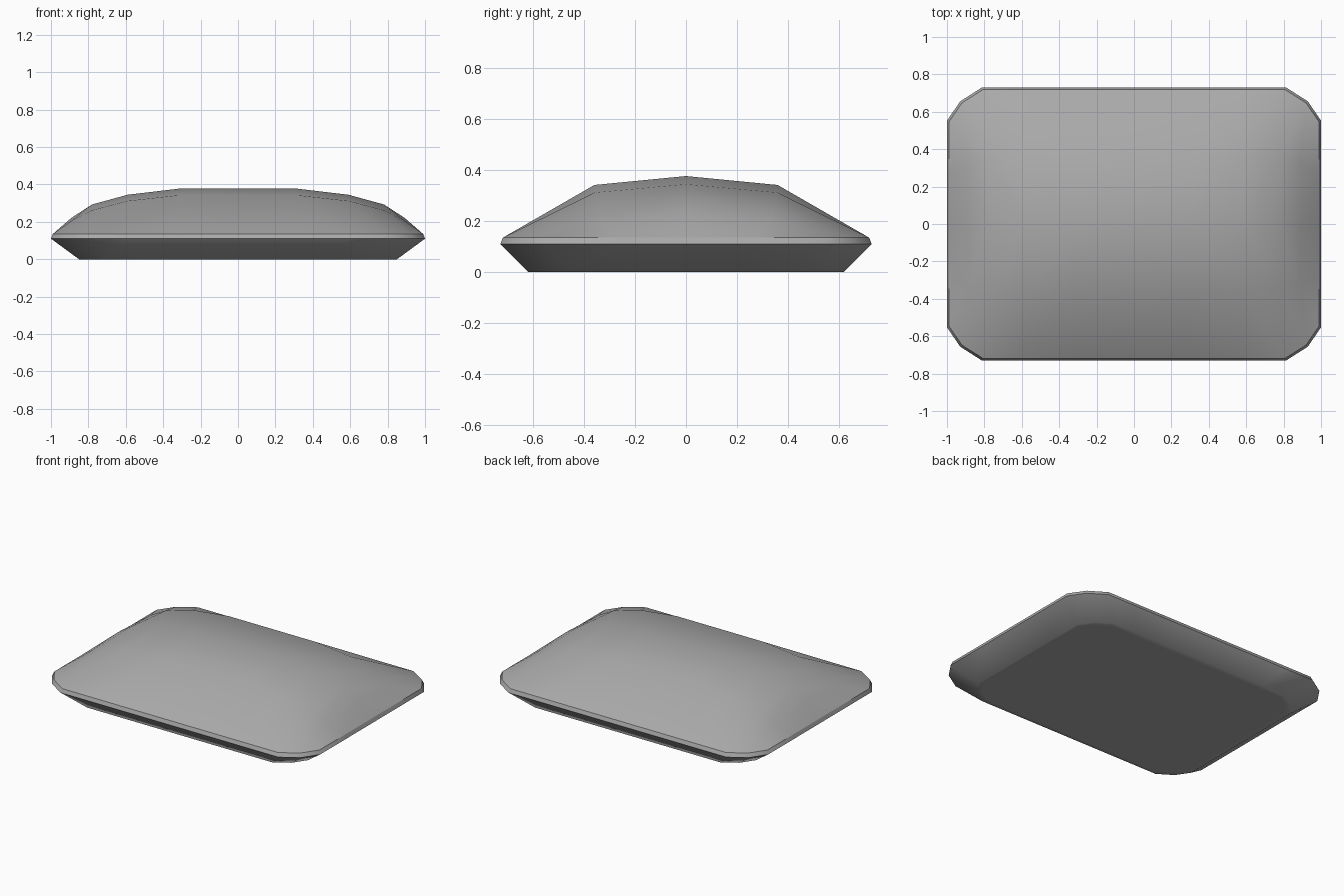
import bpy
import bmesh
import math

if "Cube" in bpy.data.objects:
    bpy.data.objects.remove(bpy.data.objects["Cube"])

# Right half of the domed top, as columns: (rim x, rim y), (mid x, mid y, mid z), (ridge x, ridge z)
COLUMNS = [
    ((0.32, 0.72), (0.32, 0.36, 0.342), (0.32, 0.377)),
    ((0.59, 0.72), (0.59, 0.36, 0.312), (0.59, 0.345)),
    ((0.805, 0.72), (0.78, 0.35, 0.262), (0.78, 0.293)),
    ((0.92, 0.647), (0.89, 0.33, 0.206), (0.89, 0.222)),
    ((0.99, 0.545), (0.99, 0.27, 0.135), (0.99, 0.135)),
]
RIM_Z = 0.135

bm = bmesh.new()


def column(data, side):
    (rx, ry), (mx, my, mz), (cx, cz) = data
    points = [(rx, -ry, RIM_Z), (mx, -my, mz), (cx, 0, cz), (mx, my, mz), (rx, ry, RIM_Z)]
    return [bm.verts.new((side * x, y, z)) for x, y, z in points]


def ring(outline, scale_x, scale_y, z):
    return [bm.verts.new((v.co.x * scale_x, v.co.y * scale_y, z)) for v in outline]


def bridge(a, b):
    for i in range(len(a)):
        j = (i + 1) % len(a)
        bm.faces.new((a[i], a[j], b[j], b[i]))


def crease(loop):
    for i in range(len(loop)):
        bm.edges.get((loop[i - 1], loop[i])).smooth = False


# Domed top, split into triangles the same way in all four quarters
cols = [column(c, -1) for c in reversed(COLUMNS)] + [column(c, 1) for c in COLUMNS]
for k, (a, b) in enumerate(zip(cols, cols[1:])):
    if k == 4:
        for i in range(4):
            bm.faces.new((a[i], b[i], b[i + 1], a[i + 1]))
        continue
    inner, outer = (a, b) if k > 4 else (b, a)
    for high, low in ((1, 0), (2, 1), (2, 3), (3, 4)):
        bm.faces.new((inner[high], outer[low], inner[low]))
        bm.faces.new((inner[high], outer[high], outer[low]))

# Rim band, sloping underside and flat base
rim = ([c[0] for c in cols] + cols[-1][1:4]
       + [c[4] for c in reversed(cols)] + cols[0][3:0:-1])
widest = ring(rim, 1 / 0.99, 0.73 / 0.72, 0.11)
base = ring(rim, 0.85 / 0.99, 0.62 / 0.72, 0.0)
base_inner = ring(rim, 0.82 / 0.99, 0.59 / 0.72, 0.0)
bridge(widest, rim)
bridge(base, widest)
bridge(base_inner, base)
bm.faces.new(list(reversed(base_inner)))
bmesh.ops.recalc_face_normals(bm, faces=bm.faces)
crease(rim)
crease(widest)

mesh = bpy.data.meshes.new("domed_cushion")
bm.to_mesh(mesh)
bm.free()
cushion = bpy.data.objects.new("domed_cushion", mesh)
bpy.context.collection.objects.link(cushion)
bpy.context.view_layer.objects.active = cushion
cushion.select_set(True)
bpy.ops.object.shade_smooth_by_angle(angle=math.radians(60), keep_sharp_edges=True)

# Mid grey finish
grey = bpy.data.materials.new("mid_grey")
grey.diffuse_color = (0.4, 0.4, 0.4, 1)
grey.use_nodes = True
grey.node_tree.nodes["Principled BSDF"].inputs["Base Color"].default_value = grey.diffuse_color
mesh.materials.append(grey)
